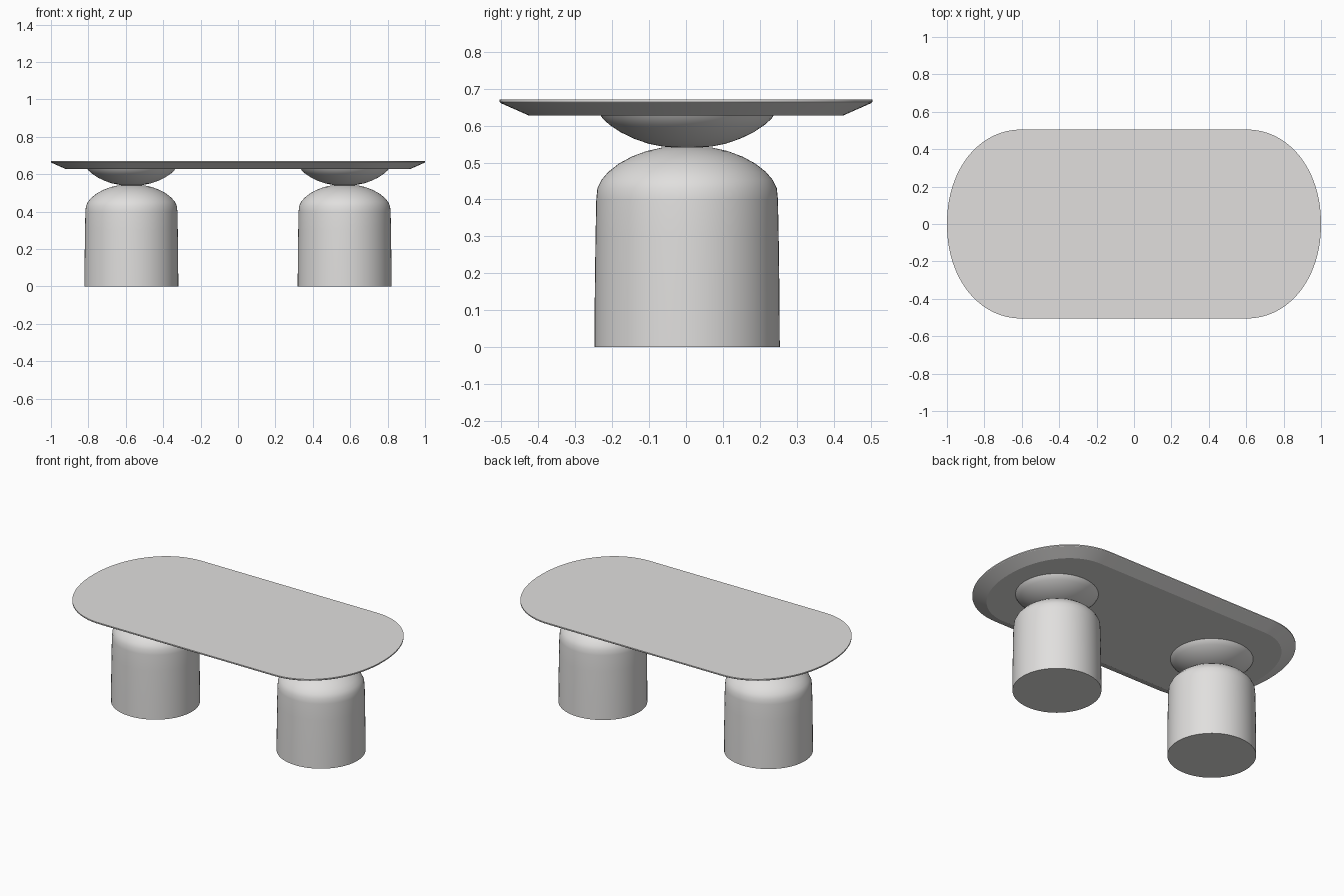
import bpy, bmesh, math

if "Cube" in bpy.data.objects:
    bpy.data.objects.remove(bpy.data.objects["Cube"])

mat = bpy.data.materials.new("warm light grey")
mat.diffuse_color = (0.75, 0.74, 0.73, 1)
mat.use_nodes = True
mat.node_tree.nodes["Principled BSDF"].inputs["Base Color"].default_value = mat.diffuse_color


def finish(name, bm, angle):
    bmesh.ops.recalc_face_normals(bm, faces=bm.faces)
    me = bpy.data.meshes.new(name)
    bm.to_mesh(me)
    bm.free()
    ob = bpy.data.objects.new(name, me)
    bpy.context.collection.objects.link(ob)
    me.materials.append(mat)
    bpy.ops.object.select_all(action='DESELECT')
    ob.select_set(True)
    bpy.context.view_layer.objects.active = ob
    bpy.ops.object.shade_smooth_by_angle(angle=math.radians(angle))
    return ob


def loft(name, rings, angle):
    """Skin a stack of closed rings and cap both ends."""
    bm = bmesh.new()
    vs = [[bm.verts.new(p) for p in r] for r in rings]
    n = len(vs[0])
    for a, b in zip(vs, vs[1:]):
        for i in range(n):
            j = (i + 1) % n
            bm.faces.new((a[i], a[j], b[j], b[i]))
    bm.faces.new(vs[0][::-1])
    bm.faces.new(vs[-1])
    return finish(name, bm, angle)


def lathe(name, x, profile, angle, n=64):
    rings = [[(x + r * math.cos(2 * math.pi * i / n), 0.003 + r * math.sin(2 * math.pi * i / n), z)
              for i in range(n)] for r, z in profile]
    return loft(name, rings, angle)


def outline(inset, z, cx=0.60, a=0.40, b=0.505, e=2.08, n=24):
    """Straight-sided table outline with softly squared elliptical ends."""
    quarter = []
    for i in range(n + 1):
        t = math.pi / 2 * i / n
        u, v = max(math.cos(t), 0) ** (2 / e), max(math.sin(t), 0) ** (2 / e)
        if i == n:
            u = 0.0
        nx, ny = u ** (e - 1) / a, v ** (e - 1) / b
        d = math.hypot(nx, ny)
        quarter.append((cx + a * u - inset * nx / d, b * v - inset * ny / d))
    right = quarter + [(-x, y) for x, y in quarter[::-1]]
    lower = [(-x, -y) for x, y in right]
    return [(x, y, z) for x, y in right[:-1] + lower[:-1]]


# Table top: thin rim with an undercut bevel
loft("table_top", [outline(0.08, 0.627), outline(0.003, 0.661),
                   outline(0, 0.664), outline(0, 0.671)], 20)

# Pedestals: domed drums, each carrying a shallow bowl
drum = [(0.251, 0), (0.250, 0.15), (0.248, 0.30), (0.246, 0.40), (0.243, 0.43),
        (0.232, 0.453), (0.213, 0.475), (0.185, 0.497), (0.150, 0.516),
        (0.110, 0.531), (0.070, 0.540), (0.030, 0.542)]
bowl = [(0.030, 0.541), (0.065, 0.543), (0.105, 0.551), (0.145, 0.565),
        (0.180, 0.582), (0.210, 0.602), (0.228, 0.618), (0.236, 0.630)]
for side, x in (("left", -0.57), ("right", 0.57)):
    lathe(side + "_pedestal", x, drum, 40)
    lathe(side + "_bowl", x, bowl, 40)
